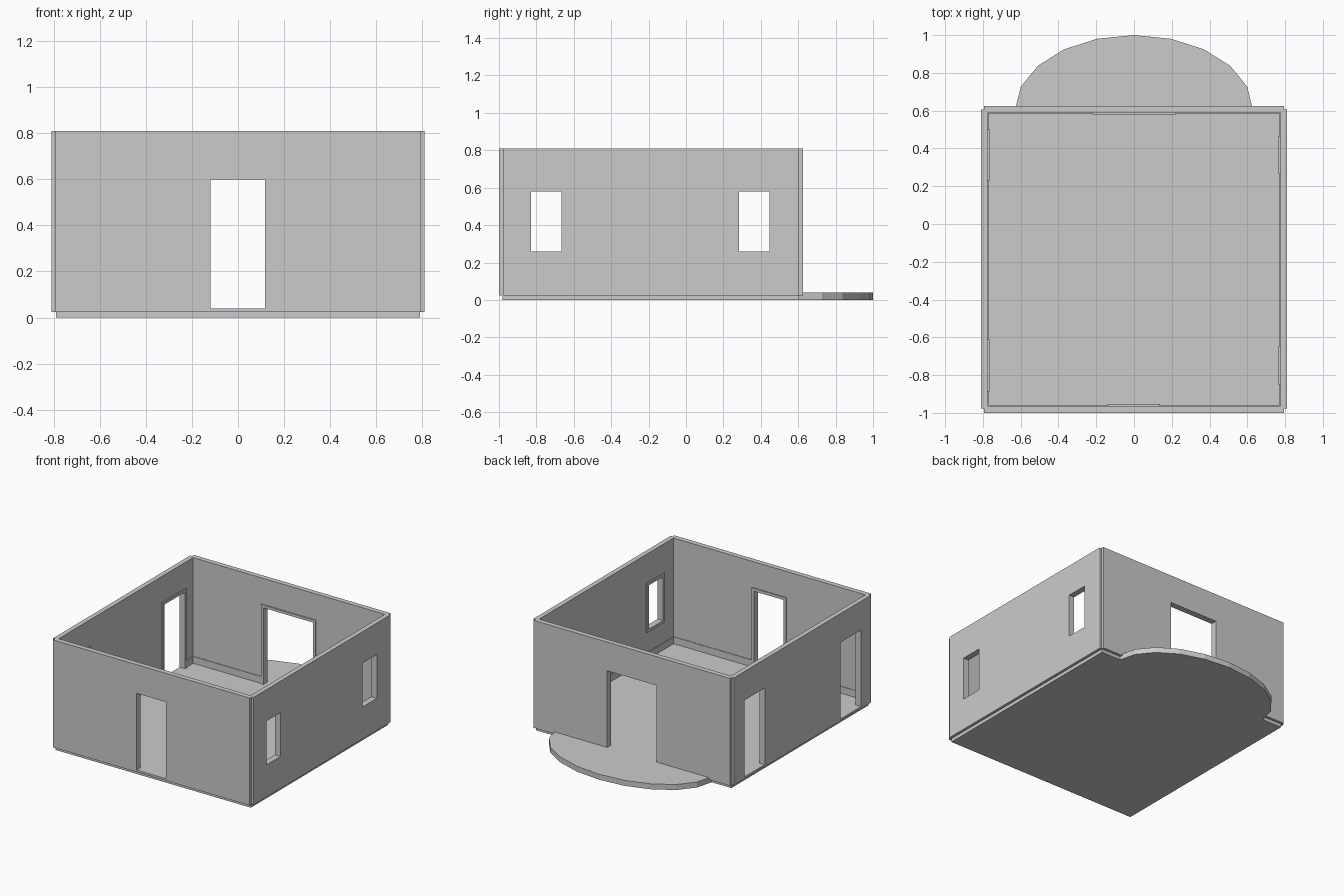
import bpy, bmesh, math

if "Cube" in bpy.data.objects:
    bpy.data.objects.remove(bpy.data.objects["Cube"])

Z0, FLOOR, TOP = 0.025, 0.04, 0.81     # wall base, floor level, wall top
TRIM, SKIRT = 0.02, 0.05               # frame width, skirting height


def mesh_object(name, bm):
    bmesh.ops.recalc_face_normals(bm, faces=bm.faces)
    me = bpy.data.meshes.new(name)
    bm.to_mesh(me)
    bm.free()
    ob = bpy.data.objects.new(name, me)
    bpy.context.collection.objects.link(ob)
    return ob


def boxes(name, spans):
    """One object made of boxes, each given as ((x0,x1),(y0,y1),(z0,z1))."""
    bm = bmesh.new()
    for s in spans:
        vs = bmesh.ops.create_cube(bm, size=1)["verts"]
        for v in vs:
            v.co = [sum(r) / 2 + c * abs(r[1] - r[0]) for r, c in zip(s, v.co)]
    return mesh_object(name, bm)


def wall(name, along_x, length, inner, outer, openings):
    """Wall with cut openings, inside frames and skirting.
    openings: (centre, width, bottom, top)."""
    into = -1 if outer > inner else 1

    def span(a, d, z):
        return (a, d, z) if along_x else (d, a, z)

    body = boxes(name + "_wall", [span(length, (inner, outer), (Z0, TOP))])
    cutter = boxes(name + "_cutter", [
        span((c - w / 2, c + w / 2), (inner - 0.1, outer + 0.1)
             if outer > inner else (outer - 0.1, inner + 0.1), (b, t))
        for c, w, b, t in openings])
    cutter.hide_render = True
    mod = body.modifiers.new("openings", "BOOLEAN")
    mod.operation, mod.solver, mod.object = "DIFFERENCE", "EXACT", cutter
    bpy.context.view_layer.objects.active = body
    bpy.ops.object.modifier_apply(modifier=mod.name)
    bpy.data.objects.remove(cutter)

    # frames around each opening on the room side
    depth = (inner, inner + into * 0.009)
    frames = []
    for c, w, b, t in openings:
        l, r = c - w / 2, c + w / 2
        window = b > FLOOR
        low = b - TRIM if window else b
        frames += [span((l - TRIM, l), depth, (low, t + TRIM)),
                   span((r, r + TRIM), depth, (low, t + TRIM)),
                   span((l, r), depth, (t, t + TRIM))]
        if window:
            frames.append(span((l, r), depth, (b - TRIM, b)))
    boxes(name + "_opening_frames", frames)

    # skirting, broken at doorways
    lo, hi = (-0.775, 0.775) if along_x else (-0.963, 0.59)
    cuts = [lo]
    for c, w, b, t in sorted(openings):
        if b <= FLOOR:
            cuts += [c - w / 2 - TRIM, c + w / 2 + TRIM]
    cuts.append(hi)
    boxes(name + "_skirting",
          [span((p, q), (inner, inner + into * 0.004), (FLOOR, FLOOR + SKIRT))
           for p, q in zip(cuts[::2], cuts[1::2])])


# floor slab with half-ellipse terrace at the back
bm = bmesh.new()
outline = [(-0.79, 0.605), (-0.79, -0.98), (0.79, -0.98), (0.79, 0.605)]
outline += [(0.63 * math.cos(math.pi * i / 10), 0.605 + 0.395 * math.sin(math.pi * i / 10))
            for i in range(11)]
base = bm.faces.new([bm.verts.new((x, y, 0)) for x, y in outline])
top = bmesh.ops.extrude_face_region(bm, geom=[base], use_keep_orig=True)["geom"]
bmesh.ops.translate(bm, vec=(0, 0, FLOOR),
                    verts=[g for g in top if isinstance(g, bmesh.types.BMVert)])
mesh_object("floor_and_terrace", bm)

# four walls
wall("front", True, (-0.795, 0.795), -0.963, -1.0, [(-0.001, 0.237, FLOOR, 0.6)])
wall("back", True, (-0.795, 0.795), 0.588, 0.625, [(0, 0.4, FLOOR, 0.6)])
wall("right", False, (-0.977, 0.605), 0.775, 0.81,
     [(y, 0.163, 0.26, 0.58) for y in (-0.747, 0.365)])
wall("left", False, (-0.977, 0.605), -0.775, -0.81,
     [(y, 0.237, FLOOR, 0.6) for y in (-0.747, 0.365)])
